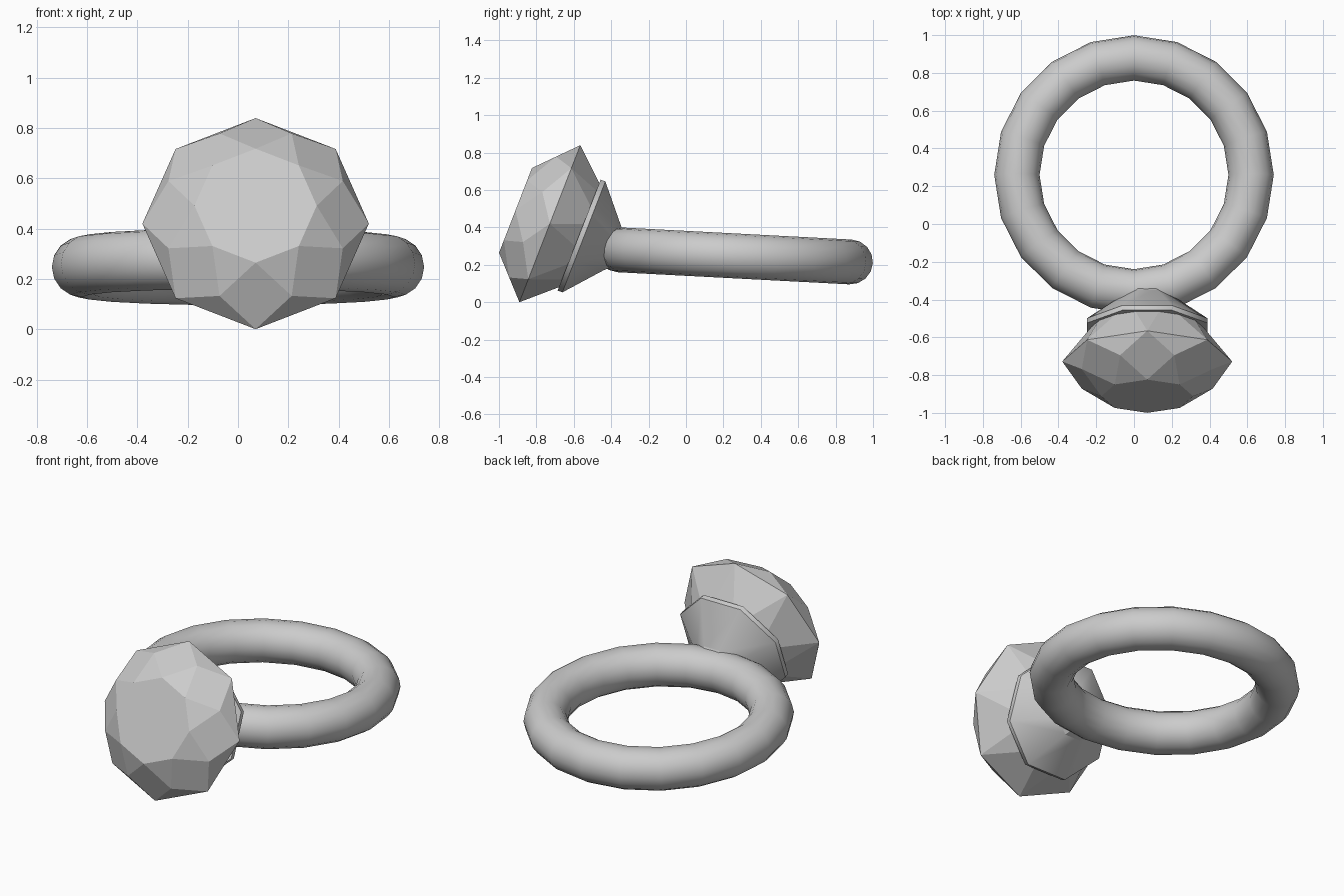
import bpy, bmesh
from math import sin, cos, pi, radians

if "Cube" in bpy.data.objects:
    bpy.data.objects.remove(bpy.data.objects["Cube"])

SEG = 8
STEP = 2 * pi / SEG
GEM_CENTRE = (0.07, -0.728, 0.42)
GEM_TILT = (radians(68.8), 0, 0)   # local z points forward and slightly up


def make_object(name, bm, loc, rot):
    bmesh.ops.recalc_face_normals(bm, faces=bm.faces)
    mesh = bpy.data.meshes.new(name)
    bm.to_mesh(mesh)
    bm.free()
    obj = bpy.data.objects.new(name, mesh)
    obj.location, obj.rotation_euler = loc, rot
    bpy.context.collection.objects.link(obj)
    return obj


def circle(bm, r, h, half_turn=False):
    off = STEP / 2 if half_turn else 0
    return [bm.verts.new((r * sin(i * STEP + off), r * cos(i * STEP + off), h))
            for i in range(SEG)]


# Ring band: smooth torus, tipped slightly
bpy.ops.mesh.primitive_torus_add(major_radius=0.62, minor_radius=0.12,
                                 major_segments=20, minor_segments=16,
                                 location=(0, 0.26, 0.248), rotation=(radians(-3), 0, 0))
band = bpy.context.object
band.name = "ring_band"
bpy.ops.object.shade_smooth()

# Gem: table, crown kites, girdle, pavilion kites, point
bm = bmesh.new()
girdle_r, table_r, crown_h, depth = 0.45, 0.243, 0.197, 0.50
table = circle(bm, table_r, crown_h)
crown = circle(bm, (girdle_r + table_r) / 2 / cos(STEP / 2), crown_h / 2, True)
girdle = circle(bm, girdle_r, 0)
pavilion = circle(bm, girdle_r / 2 / cos(STEP / 2), -depth / 2, True)
point = bm.verts.new((0, 0, -depth))
bm.faces.new(table)
for i in range(SEG):
    j = (i + 1) % SEG
    bm.faces.new((table[i], crown[i - 1], girdle[i], crown[i]))
    bm.faces.new((table[i], crown[i], table[j]))
    bm.faces.new((crown[i], girdle[i], girdle[j]))
    bm.faces.new((girdle[i], pavilion[i], girdle[j]))
    bm.faces.new((girdle[i], pavilion[i - 1], pavilion[i]))
    bm.faces.new((pavilion[i - 1], point, pavilion[i]))
make_object("gem", bm, GEM_CENTRE, GEM_TILT)

# Setting: octagonal cup with a thin rim, smooth around its sides
bm = bmesh.new()
loops = [circle(bm, a / cos(STEP / 2), h, True)
         for h, a in ((-0.168, 0.318), (-0.195, 0.318), (-0.365, 0.12))]
for upper, lower in zip(loops, loops[1:]):
    for i in range(SEG):
        j = (i + 1) % SEG
        face = bm.faces.new((upper[i], upper[j], lower[j], lower[i]))
        face.smooth = True
bm.faces.new(loops[0])
bm.faces.new(loops[-1])
for loop in loops:
    for i in range(SEG):
        bm.edges.get((loop[i - 1], loop[i])).smooth = False
make_object("gem_setting", bm, GEM_CENTRE, GEM_TILT)
